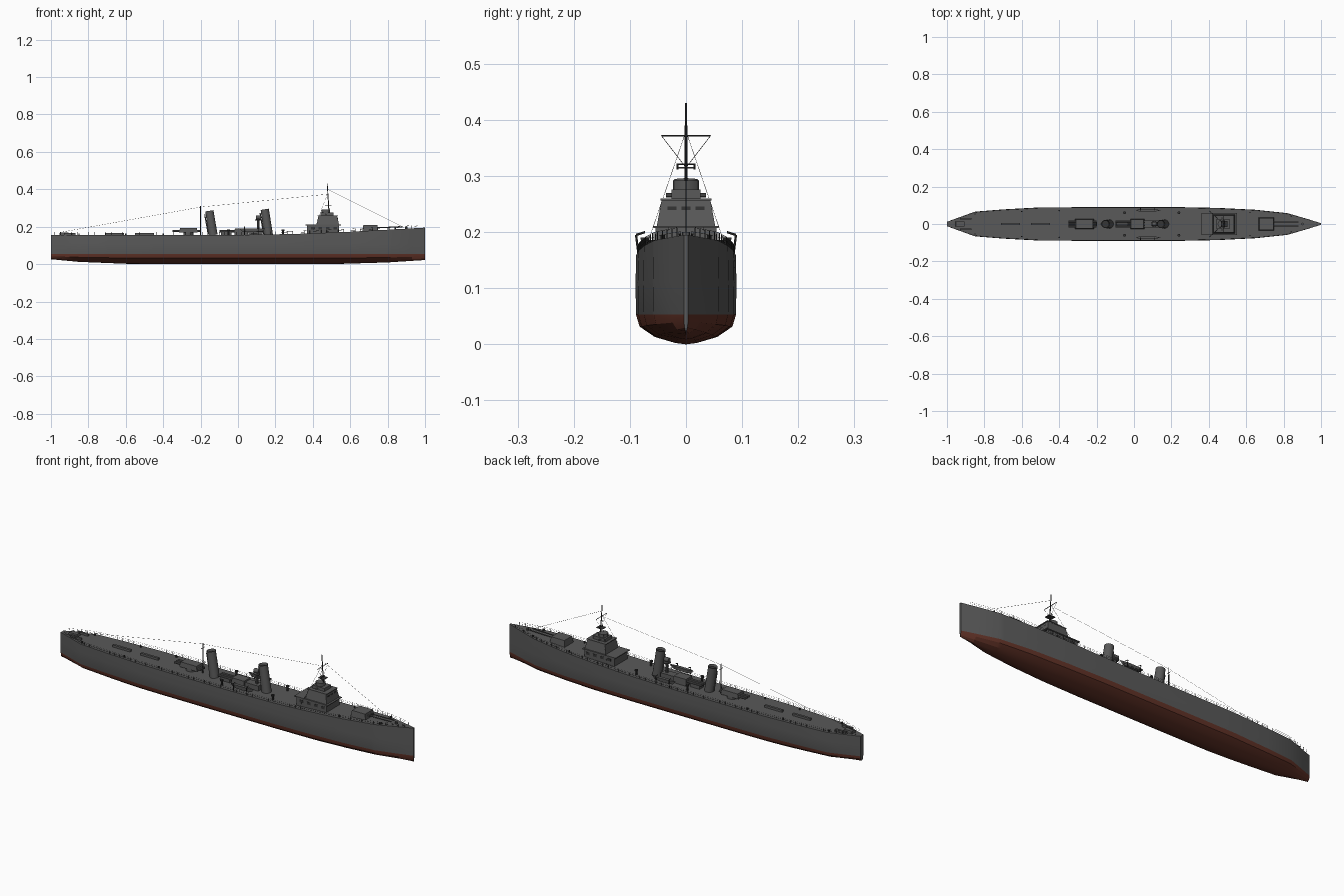
import bpy, bmesh, math
from mathutils import Vector

if "Cube" in bpy.data.objects:
    bpy.data.objects.remove(bpy.data.objects["Cube"])


def material(name, rgb):
    m = bpy.data.materials.new(name)
    m.use_nodes = True
    m.diffuse_color = (*rgb, 1)
    m.node_tree.nodes["Principled BSDF"].inputs["Base Color"].default_value = (*rgb, 1)
    return m


GREY = material("hull grey", (0.10, 0.10, 0.10))
RED = material("antifouling red", (0.12, 0.032, 0.02))
DARK = material("dark fittings", (0.035, 0.035, 0.035))


def finish(name, bm, mats, smooth=None):
    bmesh.ops.recalc_face_normals(bm, faces=bm.faces)
    mesh = bpy.data.meshes.new(name)
    bm.to_mesh(mesh)
    bm.free()
    ob = bpy.data.objects.new(name, mesh)
    bpy.context.collection.objects.link(ob)
    for m in mats:
        mesh.materials.append(m)
    if smooth:
        bpy.ops.object.select_all(action="DESELECT")
        ob.select_set(True)
        bpy.context.view_layer.objects.active = ob
        bpy.ops.object.shade_smooth_by_angle(angle=math.radians(smooth))
    return ob


def prism(bm, outline, z0, z1, taper=1.0):
    """Extrude a plan outline upward, tapering about its centre."""
    c = sum((Vector(p) for p in outline), Vector((0, 0))) / len(outline)
    low = [bm.verts.new((x, y, z0)) for x, y in outline]
    high = [bm.verts.new((*(c + (Vector(p) - c) * taper), z1)) for p in outline]
    n = len(outline)
    bm.faces.new(low)
    bm.faces.new(high)
    for i in range(n):
        bm.faces.new((low[i], low[(i + 1) % n], high[(i + 1) % n], high[i]))


def box(bm, x0, x1, half, z0, z1, taper=1.0, y=0):
    prism(bm, [(x0, y - half), (x1, y - half), (x1, y + half), (x0, y + half)], z0, z1, taper)


def rod(bm, a, b, r, sides=6, r2=None):
    a, b = Vector(a), Vector(b)
    rot = (b - a).to_track_quat("Z", "Y").to_matrix().to_4x4()
    rot.translation = (a + b) / 2
    bmesh.ops.create_cone(bm, cap_ends=True, segments=sides, radius1=r,
                          radius2=r if r2 is None else r2, depth=(b - a).length, matrix=rot)


def lerp(table, x):
    for (x0, v0), (x1, v1) in zip(table, table[1:]):
        if x <= x1:
            return v0 + (v1 - v0) * (x - x0) / (x1 - x0)
    return table[-1][1]


BEAM = [(-1, .012), (-.95, .03), (-.85, .066), (-.7, .078), (-.5, .089), (-.2, .09),
        (.25, .09), (.45, .086), (.65, .076), (.82, .058), (.93, .026), (1, .004)]
SHEER = [(-1, .156), (0, .156), (.3, .161), (.6, .173), (.8, .184), (1, .195)]
KEEL = [(-1, .026), (-.85, .012), (-.6, .002), (-.4, 0), (.5, 0), (.8, .009), (1, .022)]


def deck(x):
    return lerp(SHEER, x)


def beam(x):
    return lerp(BEAM, x)


# Hull: lofted half sections joined port to starboard
bm = bmesh.new()
stations = sorted({x for x, _ in BEAM + SHEER + KEEL})
BILGE = [(0, 0), (.22, .05), (.62, .25), (.92, .6), (.99, 1)]
rings = []
for x in stations:
    b, k, d = beam(x), lerp(KEEL, x), deck(x)
    half = [(b * f, k + (.053 - k) * t) for f, t in BILGE] + [(b, .11), (b * .985, d)]
    pts = [(-y, z) for y, z in reversed(half[1:])] + half
    rings.append([bm.verts.new((x, y, z)) for y, z in pts])
for a, b in zip(rings, rings[1:]):
    n = len(a)
    for i in range(n):
        f = bm.faces.new((a[i], a[(i + 1) % n], b[(i + 1) % n], b[i]))
        f.material_index = int(max(v.co.z for v in f.verts) < .06)
bm.faces.new(rings[0])
bm.faces.new(rings[-1])
finish("hull", bm, [GREY, RED], 20)

# Bridge: tapering lower house, upper wheelhouse and director
bm = bmesh.new()
box(bm, .37, .54, .054, .16, .208)
box(bm, .36, .55, .058, .207, .211)
box(bm, .42, .54, .052, .211, .256, .84)
box(bm, .425, .535, .045, .256, .260)
box(bm, .44, .51, .026, .26, .276)
finish("bridge", bm, [GREY])
bm = bmesh.new()
rod(bm, (.47, 0, .276), (.47, 0, .292), .023, 12)
for s in (-1, 1):
    rod(bm, (.47, s * .02, .266), (.47, s * .036, .266), .004)
finish("director", bm, [GREY], 30)
bm = bmesh.new()
for x in (.40, .44, .48, .52):
    for s in (-1, 1):
        box(bm, x - .01, x + .01, .001, .185, .198, y=s * .0545)
for y in (-.025, 0, .025):
    box(bm, .531, .534, .008, .236, .246, y=y)
finish("bridge_windows", bm, [DARK])

# Funnels: raked elliptical-looking tubes with a dark recessed mouth
for name, x, top in (("aft_funnel", -.133, .285), ("fore_funnel", .163, .293)):
    bm = bmesh.new()
    rod(bm, (x, 0, .155), (x - .02, 0, top), .024, 16, .022)
    cap = max(bm.faces, key=lambda f: f.calc_center_median().z)
    bmesh.ops.inset_region(bm, faces=[cap], thickness=.003)
    cap.material_index = 1
    for v in cap.verts:
        v.co.z -= .012
    rod(bm, (x - .026, 0, .16), (x - .045, 0, top - .02), .003)
    finish(name, bm, [GREY, DARK], 35)

# Forward and after gun mounts
bm = bmesh.new()
box(bm, .665, .75, .036, .176, .209, .88)
for y in (-.011, .011):
    rod(bm, (.73, y, .195), (.88, y, .199), .0028)
finish("fore_gun", bm, [GREY])
bm = bmesh.new()
rod(bm, (-.265, 0, .155), (-.265, 0, .168), .026, 12)
box(bm, -.315, -.215, .026, .168, .193, .9)
for y in (-.014, 0, .014):
    rod(bm, (-.35, y, .177), (-.2, y, .177), .006, 8)
finish("aft_tubes", bm, [GREY])

# Midships tubes and deckhouse between the funnels
bm = bmesh.new()
box(bm, -.02, .055, .027, .155, .19, .92)
box(bm, .055, .13, .02, .155, .184)
for y in (-.014, 0, .014):
    rod(bm, (-.1, y, .176), (.1, y, .176), .006, 8)
box(bm, -.09, -.035, .018, .155, .176)
finish("midship_tubes", bm, [GREY])

# Searchlight on its pedestal
bm = bmesh.new()
rod(bm, (.108, 0, .18), (.108, 0, .24), .006, 8)
rod(bm, (.108, 0, .234), (.108, 0, .239), .018, 12)
rod(bm, (.095, 0, .25), (.12, 0, .25), .011, 12)
finish("searchlight", bm, [GREY], 35)

# Stern fittings
bm = bmesh.new()
box(bm, -.955, -.905, .014, .155, .169, .9)
for s in (-1, 1):
    box(bm, -.93, -.87, .005, .155, .167, y=s * .028)
for x in (-.66, -.5):
    box(bm, x - .05, x + .05, .006, .155, .167)
finish("stern_fittings", bm, [GREY])

# Paired deck fittings: boats, davits, vents, bollards
for side, s in (("left", 1), ("right", -1)):
    bm = bmesh.new()
    plan = [(.015, 0), (.04, .012), (.1, .012), (.135, 0), (.1, -.012), (.04, -.012)]
    prism(bm, [(.075 + (x - .075) * .85, s * .073 + y * .5) for x, y in plan], .172, .19, 1.0 / .75)
    finish(side + "_boat", bm, [GREY])
    bm = bmesh.new()
    for x in (.035, .11):
        rod(bm, (x, s * .084, .155), (x, s * .089, .195), .002)
        rod(bm, (x, s * .089, .195), (x, s * .073, .2), .002)
    finish(side + "_davits", bm, [DARK])
    bm = bmesh.new()
    for x in (-.05, .24):
        rod(bm, (x, s * .06, .155), (x, s * .06, .18), .005, 8)
        rod(bm, (x, s * .06, .178), (x, s * .06, .186), .008, 8)
    for x in (-.85, -.6, -.4, .62, .84):
        rod(bm, (x, s * beam(x) * .8, deck(x)), (x, s * beam(x) * .8, deck(x) + .009), .004)
    finish(side + "_vents", bm, [DARK], 35)

# Anchor capstan on the forecastle
bm = bmesh.new()
rod(bm, (.9, 0, .188), (.9, 0, .2), .007, 8)
finish("capstan", bm, [GREY])

# Masts, yard and lookout platform
bm = bmesh.new()
rod(bm, (.488, 0, .255), (.477, 0, .43), .003, 8, .002)
rod(bm, (.481, -.044, .372), (.481, .044, .372), .0015)
box(bm, .465, .5, .015, .313, .316)
for s in (-1, 1):
    rod(bm, (.483, s * .015, .312), (.483, s * .015, .322), .0015)
rod(bm, (.483, -.015, .321), (.483, .015, .321), .0015)
rod(bm, (-.2, 0, .155), (-.2, 0, .31), .003, 8, .002)
rod(bm, (-.2, -.012, .285), (-.2, .012, .285), .0015)
finish("masts", bm, [DARK])

# Aerials and stays
bm = bmesh.new()
for a, b in (((-.95, 0, .17), (-.2, 0, .305)), ((-.2, 0, .305), (.48, 0, .374)),
             ((.48, 0, .4), (.89, 0, .195))):
    rod(bm, a, b, .0005, 4)
for s in (-1, 1):
    rod(bm, (.48, 0, .38), (.40, s * .072, .17), .0005, 4)
    rod(bm, (.481, s * .044, .372), (.483, 0, .315), .0005, 4)
finish("rigging", bm, [DARK])

# Guard rails along both deck edges
bm = bmesh.new()
count = 64
xs = [-.98 + 1.94 * i / count for i in range(count + 1)]
for s in (-1, 1):
    posts = [Vector((x, s * beam(x) * .96, deck(x))) for x in xs]
    for p in posts:
        rod(bm, p, p + Vector((0, 0, .015)), .0008, 4)
    for p, q in zip(posts, posts[1:]):
        for h in (.0075, .015):
            rod(bm, p + Vector((0, 0, h)), q + Vector((0, 0, h)), .0004, 3)
finish("guard_rails", bm, [DARK])
